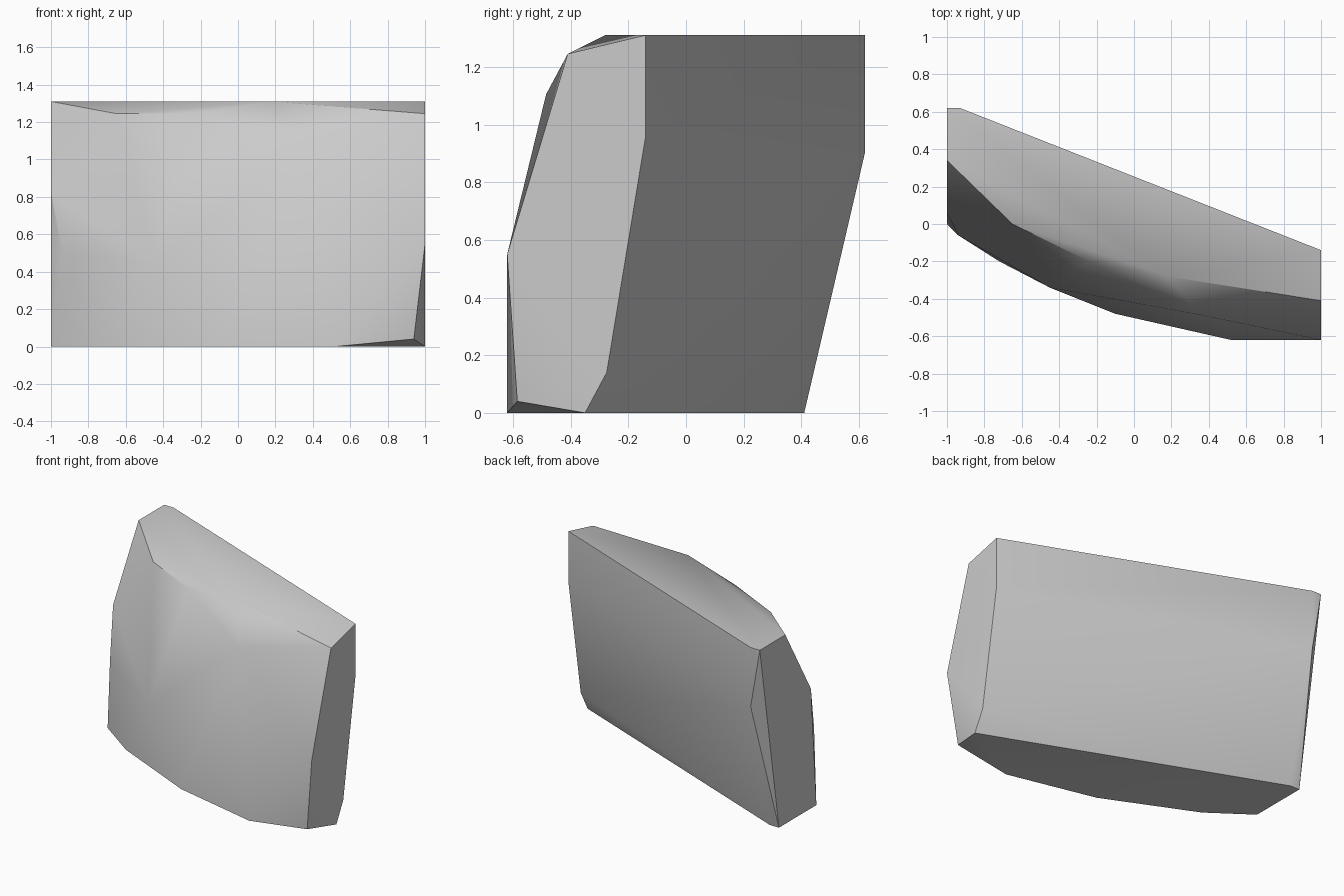
import bpy, bmesh, math

cube = bpy.data.objects.get("Cube")
if cube:
    bpy.data.objects.remove(cube, do_unlink=True)

GREY = (0.6, 0.6, 0.6, 1.0)
stone = bpy.data.materials.new("stone_grey")
stone.use_nodes = True
stone.diffuse_color = GREY
bsdf = next(n for n in stone.node_tree.nodes if n.type == "BSDF_PRINCIPLED")
bsdf.inputs["Base Color"].default_value = GREY
bsdf.inputs["Roughness"].default_value = 0.8

# Corner rings of the wedge, outlined from the left end round to the right
front_top = [(-1, .34, 1.31), (-.65, 0, 1.245), (-.24, -.2, 1.245),
             (.18, -.28, 1.31), (1, -.41, 1.245)]
front_bulge = [(-1, .06, .83), (-.94, -.06, .5), (-.45, -.34, .45),
               (.35, -.485, 1.105), (1, -.62, .55)]
front_base = [(-1, 0, 0), (-.72, -.2, 0), (-.1, -.48, 0),
              (.52, -.62, 0), (.94, -.585, .04), (1, -.35, 0)]
back_right = [(1, -.14, 1.31), (1, -.14, .96), (1, -.275, .14)]
back_left = [(-1, .62, 1.31), (-.93, .62, 1.31), (-.93, .62, .9),
             (-.93, .41, 0), (-1, .41, 0)]

# Wrap the corners in a tight convex skin
bm = bmesh.new()
for p in front_top + front_bulge + front_base + back_right + back_left:
    bm.verts.new(p)
bmesh.ops.convex_hull(bm, input=bm.verts)
bmesh.ops.delete(bm, geom=[v for v in bm.verts if not v.link_faces], context="VERTS")
# Merge the triangles of the flat ends, top and base
bmesh.ops.dissolve_limit(bm, angle_limit=math.radians(0.5),
                         verts=bm.verts, edges=bm.edges)
bmesh.ops.recalc_face_normals(bm, faces=bm.faces)

mesh = bpy.data.meshes.new("stone_block")
bm.to_mesh(mesh)
bm.free()
mesh.materials.append(stone)
block = bpy.data.objects.new("stone_block", mesh)
bpy.context.collection.objects.link(block)

# Soft curved front with crisp rims
bpy.ops.object.select_all(action="DESELECT")
block.select_set(True)
bpy.context.view_layer.objects.active = block
bpy.ops.object.shade_smooth_by_angle(angle=math.radians(30))
